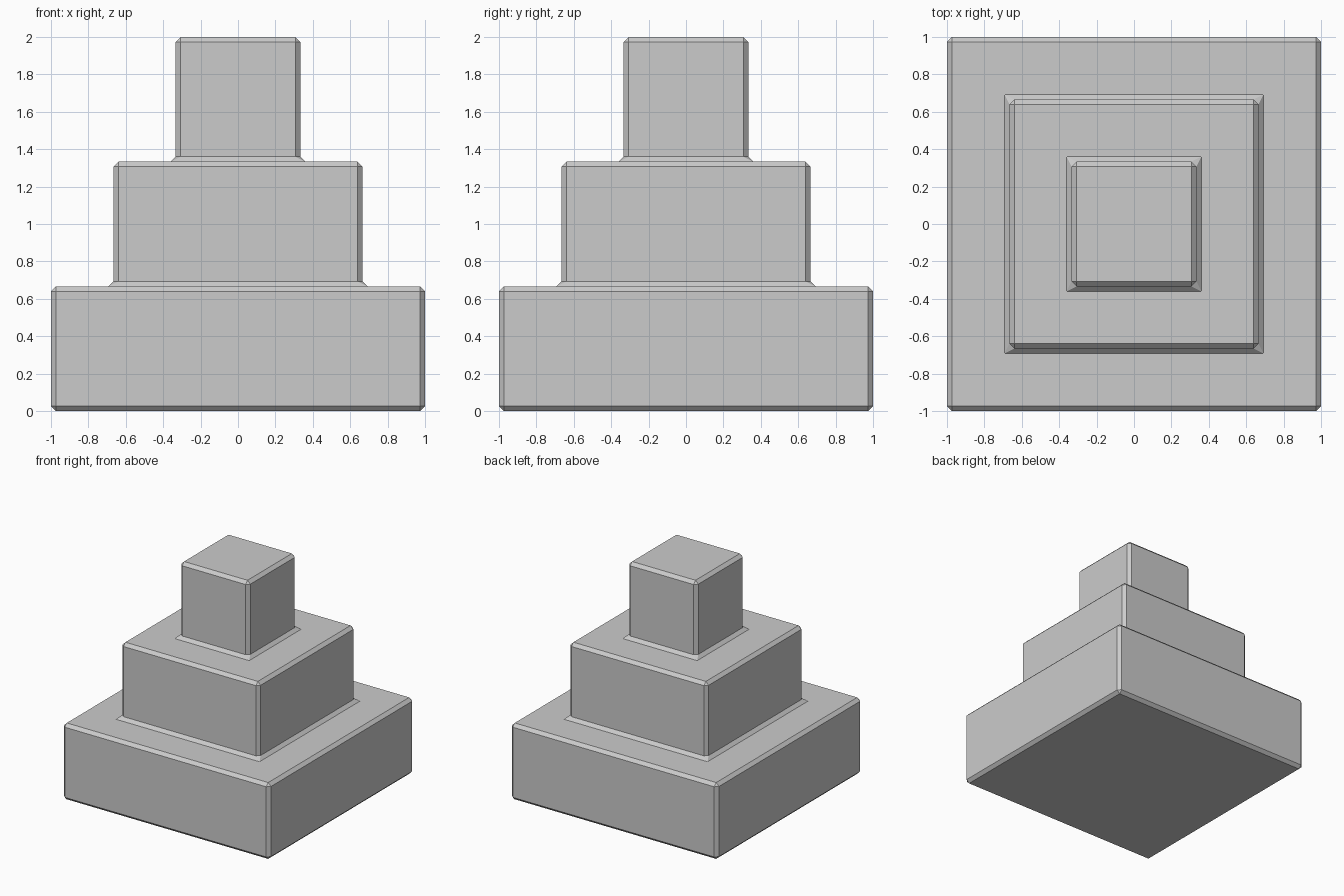
import bpy, bmesh

if "Cube" in bpy.data.objects:
    bpy.data.objects.remove(bpy.data.objects["Cube"])

TIERS = 3
STEP = 2 / 3      # height of each tier
BEVEL = 0.027

# Stepped outline: half-width and height of each square ring, bottom to top
rings_profile = []
for i in range(TIERS):
    half = 1 - i / TIERS
    rings_profile += [(half, i * STEP), (half, (i + 1) * STEP)]

bm = bmesh.new()
rings = [[bm.verts.new((sx * h, sy * h, z))
          for sx, sy in ((-1, -1), (1, -1), (1, 1), (-1, 1))]
         for h, z in rings_profile]

# Walls and ledges between neighbouring rings, then bottom and top caps
for low, high in zip(rings, rings[1:]):
    for i in range(4):
        j = (i + 1) % 4
        bm.faces.new((low[i], low[j], high[j], high[i]))
bm.faces.new(rings[0][::-1])
bm.faces.new(rings[-1])
bmesh.ops.recalc_face_normals(bm, faces=bm.faces)

mesh = bpy.data.meshes.new("stepped_pyramid")
bm.to_mesh(mesh)
bm.free()
pyramid = bpy.data.objects.new("stepped_pyramid", mesh)
bpy.context.collection.objects.link(pyramid)

# Single flat chamfer on every outer and inner edge
bevel = pyramid.modifiers.new("chamfer", 'BEVEL')
bevel.width = BEVEL
bevel.segments = 1
bevel.limit_method = 'ANGLE'
